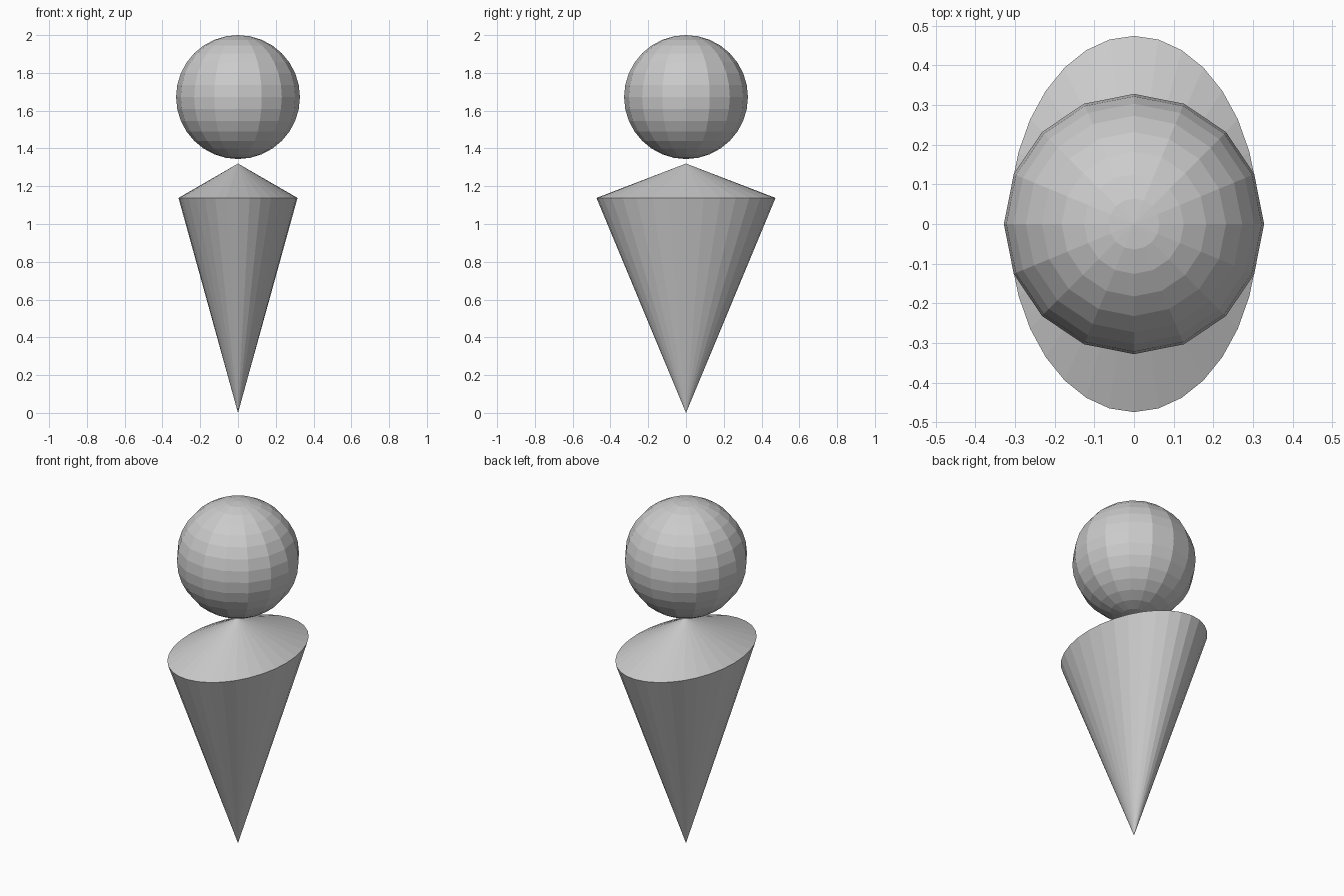
import bpy

if "Cube" in bpy.data.objects:
    bpy.data.objects.remove(bpy.data.objects["Cube"])

RIM_X, RIM_Y = 0.315, 0.474
RIM_Z, NECK_Z = 1.138, 1.32
HEAD_R = 0.328


def rename(name):
    obj = bpy.context.object
    obj.name = name
    obj.data.name = name
    return obj


# Head: faceted ball
bpy.ops.mesh.primitive_uv_sphere_add(segments=16, ring_count=16, radius=HEAD_R,
                                     location=(0, 0, 2 - HEAD_R))
rename("head")

# Body: oval cone standing on its tip, its lid raised to a shallow point
bpy.ops.mesh.primitive_cone_add(vertices=32, radius1=0, radius2=1, depth=RIM_Z,
                                end_fill_type='TRIFAN', location=(0, 0, RIM_Z / 2))
body = rename("body")
for v in body.data.vertices:
    on_axis = v.co.xy.length < 1e-4
    v.co.x *= RIM_X
    v.co.y *= RIM_Y
    if on_axis and v.co.z > 0:
        v.co.z = NECK_Z - RIM_Z / 2
